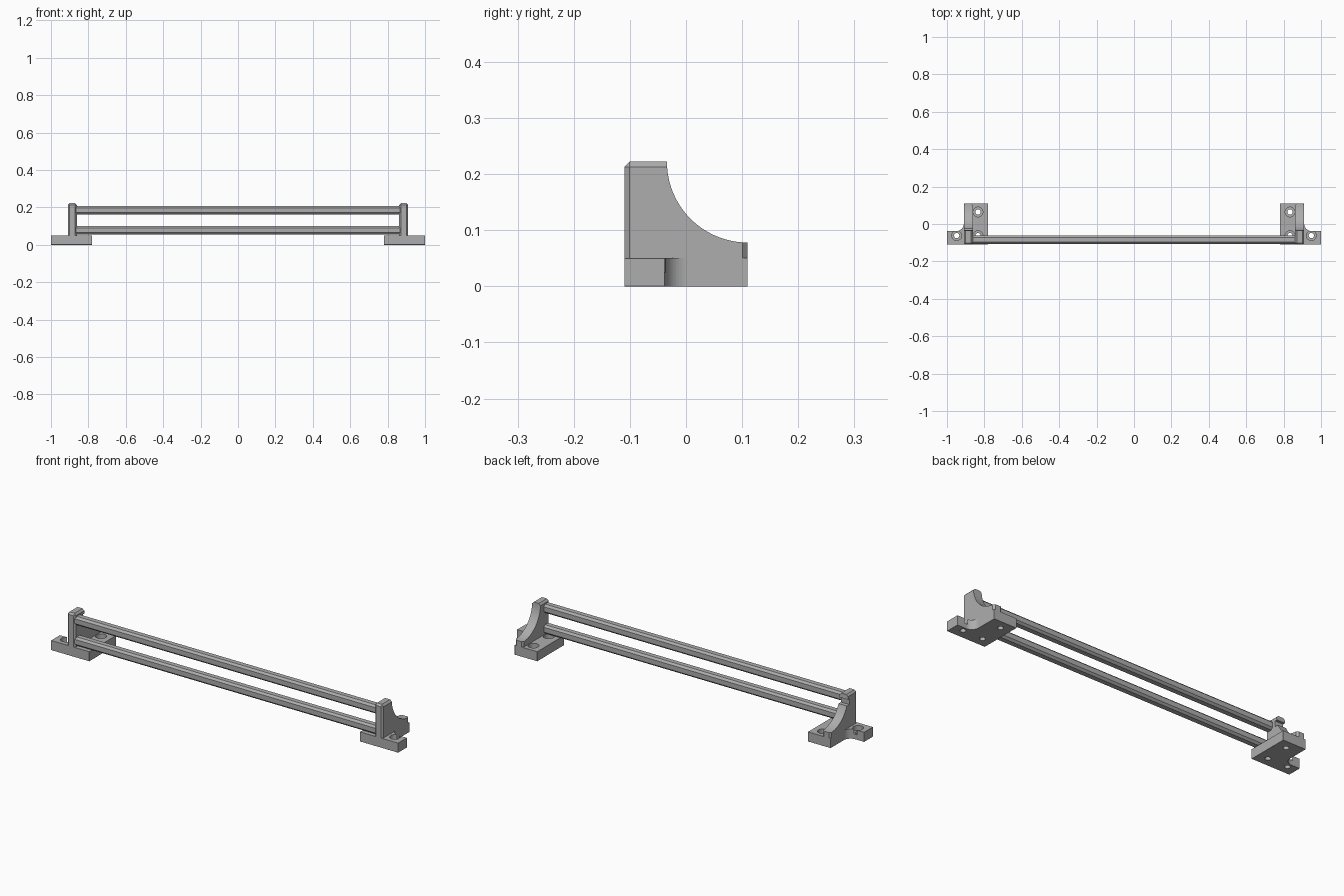
import bpy, bmesh, math

cube = bpy.data.objects.get("Cube")
if cube:
    bpy.data.objects.remove(cube, do_unlink=True)

grey = bpy.data.materials.new("plain_grey")
grey.use_nodes = True
colour = (0.42, 0.42, 0.42, 1)
grey.diffuse_color = colour
grey.node_tree.nodes["Principled BSDF"].inputs["Base Color"].default_value = colour

CHAMFER = 0.01
HALF_DEPTH = 0.11
INNER, WALL_IN, WALL_OUT, OUTER = 0.78, 0.862, 0.91, 1.0


def add_object(name, bm):
    bmesh.ops.recalc_face_normals(bm, faces=bm.faces)
    mesh = bpy.data.meshes.new(name)
    bm.to_mesh(mesh)
    bm.free()
    mesh.materials.append(grey)
    obj = bpy.data.objects.new(name, mesh)
    bpy.context.collection.objects.link(obj)
    return obj


def prism(points, offset, keep):
    """Extrude a polygon along offset, then chamfer the edges chosen by keep."""
    bm = bmesh.new()
    face = bm.faces.new([bm.verts.new(p) for p in points])
    extruded = bmesh.ops.extrude_face_region(bm, geom=[face])
    verts = [g for g in extruded["geom"] if isinstance(g, bmesh.types.BMVert)]
    bmesh.ops.translate(bm, verts=verts, vec=offset)
    bmesh.ops.recalc_face_normals(bm, faces=bm.faces)
    edges = [e for e in bm.edges if keep(e)]
    bmesh.ops.bevel(bm, geom=edges, offset=CHAMFER, segments=1,
                    affect='EDGES', clamp_overlap=True)
    return bm


def cut(target, cutter):
    """Subtract the cutter from the target and discard it."""
    mod = target.modifiers.new("cut", 'BOOLEAN')
    mod.operation = 'DIFFERENCE'
    mod.solver = 'EXACT'
    mod.object = cutter
    graph = bpy.context.evaluated_depsgraph_get()
    mesh = bpy.data.meshes.new_from_object(target.evaluated_get(graph))
    target.modifiers.remove(mod)
    target.data = mesh
    bpy.data.objects.remove(cutter, do_unlink=True)


def cylinder(x, y, radius, bottom, top):
    bm = bmesh.new()
    bmesh.ops.create_cone(bm, cap_ends=True, segments=32, radius1=radius,
                          radius2=radius, depth=top - bottom)
    bmesh.ops.translate(bm, verts=bm.verts, vec=(x, y, (bottom + top) / 2))
    return add_object("hole_cutter", bm)


def arc(cx, cy, radius, start, end, steps):
    for i in range(steps + 1):
        a = math.radians(start + (end - start) * i / steps)
        yield cx + radius * math.cos(a), cy + radius * math.sin(a)


# L-shaped foot with a hollow fillet in its outer corner
def make_foot(name, side):
    outline = [(INNER, -HALF_DEPTH), (OUTER, -HALF_DEPTH), (OUTER, -0.038)]
    outline += arc(0.95, 0.002, 0.04, 270, 180, 12)
    outline += [(WALL_OUT, HALF_DEPTH), (INNER, HALF_DEPTH)]

    def straight_edge(e):
        a, b = (v.co for v in e.verts)
        mid = (a + b) / 2
        on_side = (abs(abs(mid.y) - HALF_DEPTH) < 0.001
                   or abs(abs(mid.x) - INNER) < 0.001
                   or abs(abs(mid.x) - OUTER) < 0.001)
        back_run = abs(abs(mid.x) - WALL_OUT) < 0.001 and mid.y > 0.01
        return on_side or back_run

    foot = add_object(name, prism([(side * x, y, 0) for x, y in outline],
                                  (0, 0, 0.05), straight_edge))
    # Counterbored screw holes
    for x, y in ((0.834, 0.064), (0.834, -0.062), (0.948, -0.062)):
        cut(foot, cylinder(side * x, y, 0.014, -0.02, 0.1))
        cut(foot, cylinder(side * x, y, 0.026, 0.025, 0.1))


# Upright with a scooped back
def make_wall(name, side):
    profile = [(-HALF_DEPTH, CHAMFER), (-HALF_DEPTH, 0.222)]
    profile += arc(HALF_DEPTH, 0.222, 0.144, 180, 270, 24)
    profile += [(HALF_DEPTH, CHAMFER)]

    def outer_edge(e):
        a, b = (v.co for v in e.verts)
        mid = (a + b) / 2
        along_x = abs(a.x - b.x) > 0.001
        front = mid.y < -HALF_DEPTH + 0.001 and mid.z > 0.02
        top = mid.z > 0.221 and not along_x
        back = mid.y > HALF_DEPTH - 0.001 and not along_x
        return front or top or back

    return add_object(name, prism([(side * WALL_IN, y, z) for y, z in profile],
                                  (side * (WALL_OUT - WALL_IN), 0, 0), outer_edge))


for label, side in (("left", 1), ("right", -1)):
    make_foot(label + "_foot", side)
    wall = make_wall(label + "_wall", side)

# Small slot behind the upper rail in the right wall
bm = bmesh.new()
bmesh.ops.create_cube(bm, size=1)
bmesh.ops.scale(bm, verts=bm.verts, vec=(0.1, 0.06, 0.03))
bmesh.ops.translate(bm, verts=bm.verts, vec=(-0.886, -0.015, 0.183))
cut(wall, add_object("slot_cutter", bm))

# Two chamfered rails
for name, z in (("lower_rail", 0.055), ("upper_rail", 0.162)):
    y0, y1, top = -0.106, -0.061, z + 0.045
    square = [(y0, z), (y1, z), (y1, top), (y0, top)]
    add_object(name, prism([(-0.88, y, h) for y, h in square], (1.76, 0, 0),
                           lambda e: e.calc_length() > 1))
